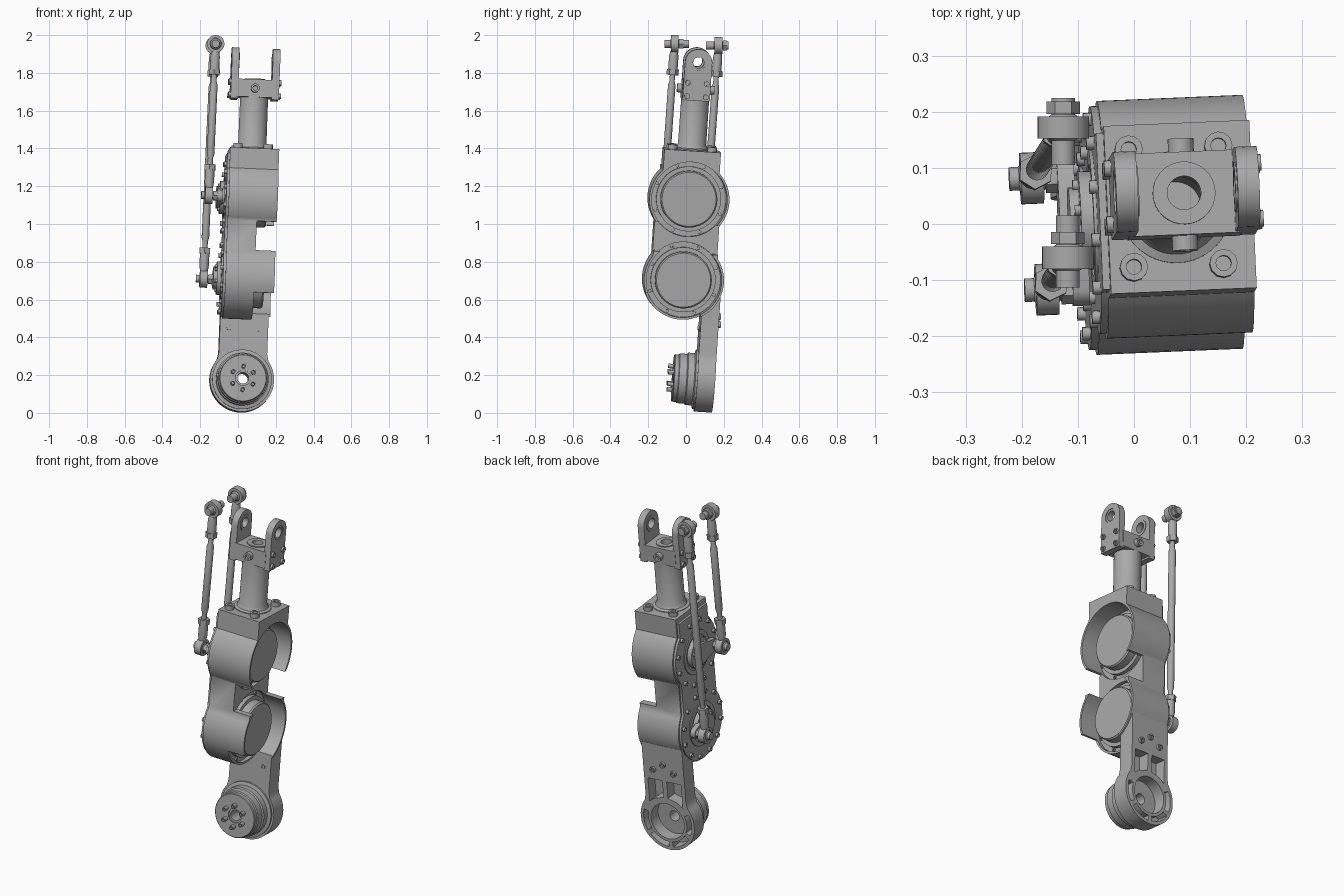
import bpy, bmesh
from math import sin, cos, pi, radians, asin, sqrt
from mathutils import Vector, Matrix

if "Cube" in bpy.data.objects:
    bpy.data.objects.remove(bpy.data.objects["Cube"])

grey = bpy.data.materials.new("machined grey")
grey.use_nodes = True
grey.diffuse_color = (0.4, 0.4, 0.4, 1)
grey.node_tree.nodes["Principled BSDF"].inputs["Base Color"].default_value = (0.4, 0.4, 0.4, 1)

# Leaning frame of the limb, with its origin at the lower joint
up = Vector((0.04, 0.068, 1)).normalized()
side = Vector((1, 0.045, 0))
side = (side - up * side.dot(up)).normalized()
back = up.cross(side)
FRAME = Matrix.Translation((0.026, -0.052, 0.184)) @ Matrix((side, back, up)).transposed().to_4x4()
X, Y, Z = Vector((1, 0, 0)), Vector((0, 1, 0)), Vector((0, 0, 1))
LOW, HIGH, TOP, PIN = 0.524, 0.953, 1.212, 1.68
leaning, parts = [], []


def lathe(bm, centre, axis, profile, seg=40, loop=False):
    """Revolve (radius, height) points about an axis."""
    axis = Vector(axis)
    m = Matrix.Translation(centre) @ axis.to_track_quat('Z', 'Y').to_matrix().to_4x4()
    rings = []
    for r, h in profile:
        if r == 0:
            rings.append([bm.verts.new(m @ Vector((0, 0, h)))] * seg)
        else:
            rings.append([bm.verts.new(m @ Vector((r * cos(2 * pi * i / seg), r * sin(2 * pi * i / seg), h)))
                          for i in range(seg)])
    pairs = list(zip(rings, rings[1:])) + ([(rings[-1], rings[0])] if loop else [])
    for a, b in pairs:
        for i in range(seg):
            j = (i + 1) % seg
            bm.faces.new(list(dict.fromkeys((a[i], a[j], b[j], b[i]))))


def rod(bm, centre, axis, r, h0, h1, seg=32):
    lathe(bm, centre, axis, [(0, h0), (r, h0), (r, h1), (0, h1)], seg)


def tube(bm, centre, axis, ro, ri, h0, h1, seg=32):
    lathe(bm, centre, axis, [(ro, h0), (ro, h1), (ri, h1), (ri, h0)], seg, True)


def bolt(bm, centre, axis, r, h):
    lathe(bm, centre, axis, [(0, -.005), (r, -.005), (r, h), (r * .55, h), (r * .55, h * .4), (0, h * .4)], 12)


def prism(bm, pts, axis, a, b):
    """Extrude a 2D outline along a main axis."""
    put = {X: lambda p, h: (h, p[0], p[1]), Y: lambda p, h: (p[0], h, p[1]), Z: lambda p, h: (p[0], p[1], h)}
    f = next(v for k, v in put.items() if k == axis)
    ends = [[bm.verts.new(f(p, h)) for p in pts] for h in (a, b)]
    for e in ends:
        bm.faces.new(e)
    for i in range(len(pts)):
        j = (i + 1) % len(pts)
        bm.faces.new((ends[0][i], ends[0][j], ends[1][j], ends[1][i]))


for v in (X, Y, Z):
    v.freeze()


def box(bm, x0, x1, y0, y1, z0, z1):
    prism(bm, [(x0, y0), (x1, y0), (x1, y1), (x0, y1)], Z, z0, z1)


def arc(cx, cy, r, a0, a1, n=24):
    return [(cx + r * cos(radians(a0 + (a1 - a0) * i / n)), cy + r * sin(radians(a0 + (a1 - a0) * i / n)))
            for i in range(n + 1)]


def part(name, build, lean=True):
    bm = bmesh.new()
    build(bm)
    bmesh.ops.recalc_face_normals(bm, faces=bm.faces)
    me = bpy.data.meshes.new(name)
    bm.to_mesh(me)
    bm.free()
    ob = bpy.data.objects.new(name, me)
    bpy.context.scene.collection.objects.link(ob)
    me.materials.append(grey)
    parts.append(ob)
    if lean:
        leaning.append(ob)
    return ob


def cut(ob, build):
    c = part("cutter", build)
    c.hide_render = True
    mod = ob.modifiers.new("cut", 'BOOLEAN')
    mod.operation, mod.solver, mod.object = 'DIFFERENCE', 'EXACT', c
    dg = bpy.context.evaluated_depsgraph_get()
    dg.update()
    me = bpy.data.meshes.new_from_object(ob.evaluated_get(dg))
    ob.modifiers.clear()
    ob.data = me
    parts.remove(c)
    leaning.remove(c)
    bpy.data.objects.remove(c)


# Twin-drum housing: two round drums, a waist and a square top
def housing_outline(r, waist, shoulder, top):
    w, t = asin(sqrt(1 - (waist / r) ** 2)) * 180 / pi, asin(sqrt(1 - (shoulder / r) ** 2)) * 180 / pi
    half = arc(0, LOW, r, -90, w) + arc(0, HIGH, r, -w, t) + [(shoulder, top)]
    return half + [(-y, z) for y, z in reversed(half[1:])]


housing = part("housing", lambda bm: prism(bm, housing_outline(.212, .172, .15, TOP), X, -.122, .138))
for s in (LOW, HIGH):
    cut(housing, lambda bm: rod(bm, (0, 0, s), X, .2, 0, .3, 64))
cut(housing, lambda bm: box(bm, .033, .3, -.4, .4, .67, .825))
cut(housing, lambda bm: box(bm, .033, .3, -.4, .1, .2, .445))
part("side_cover", lambda bm: prism(bm, housing_outline(.203, .163, .14, TOP - .03), X, -.135, -.12))


def motor(bm, s):
    lathe(bm, (0, 0, s), X, [(0, -.02), (.199, -.02), (.199, .012), (.172, .012), (.172, .035), (.15, .035),
                             (.15, .08), (.143, .088), (0, .088)], 64)
    for i in range(8):
        a = pi * (i + .5) / 4
        bolt(bm, (.012, .185 * cos(a), s + .185 * sin(a)), X, .009, .008)


def crank(bm, s, reach):
    # hub on the cover, arm to the pin, and the pin with its head
    tube(bm, (0, 0, s), X, .088, .035, -.162, -.12)
    tube(bm, (0, 0, s), X, .125, .1, -.141, -.13, 48)
    rod(bm, (0, 0, s), X, .05, -.15, -.12)
    d = 0 if reach > 0 else 180
    prism(bm, arc(reach, s, .032, d - 90, d + 90, 12) + arc(0, s, .06, d + 90, d + 270, 12), X, -.18, -.15)
    rod(bm, (0, reach, s), X, .021, -.265, -.15)
    rod(bm, (0, reach, s), X, .028, -.2, -.18, 6)
    for i in range(6):
        a = pi * i / 3 + .3
        bolt(bm, (-.162, .065 * cos(a), s + .065 * sin(a)), -X, .01, .01)
    for i in range(12):
        a = pi * (i + .5) / 6
        bolt(bm, (-.135, .183 * cos(a), s + .183 * sin(a)), -X, .012, .014)


for name, s, reach in (("lower", LOW, .108), ("upper", HIGH, -.12)):
    part(name + "_motor", lambda bm: motor(bm, s))
    part(name + "_crank", lambda bm: crank(bm, s, reach))

# Neck tube on the housing top
part("neck", lambda bm: lathe(bm, (0, 0, 0), Z, [
    (.1, TOP - .01), (.1, TOP + .004), (.085, TOP + .01), (.075, TOP + .03), (.074, 1.5), (.045, 1.5),
    (.045, TOP - .01)], 48, True))


def top_bolts(bm):
    for x in (-.08, .08):
        for y in (-.105, .105):
            bolt(bm, (x, y, TOP), Z, .025, .025)


part("top_bolts", top_bolts)

# Fork head: block, two eared arms, bosses and bolts
block = part("fork_block", lambda bm: box(bm, -.1, .1, -.074, .074, 1.488, 1.582))
cut(block, lambda bm: rod(bm, (0, 0, 0), Z, .045, 1.4, 1.7))
part("fork_collar", lambda bm: tube(bm, (0, 0, 0), Z, .056, .03, 1.54, 1.588))


def bosses(bm):
    for d in (-Y, Y):
        lathe(bm, (0, 0, 1.535), d, [(0, .07), (.023, .07), (.023, .1), (.012, .1), (.012, .085), (0, .085)], 24)


part("fork_bosses", bosses)
for name, d in (("right", -1), ("left", 1)):
    ear = part(name + "_fork_arm", lambda bm: prism(
        bm, [(-.072, 1.478), (.072, 1.478)] + arc(0, PIN, .072, 0, 180), X, d * .089, d * .128))
    cut(ear, lambda bm: rod(bm, (0, 0, PIN), X, .04, -.3, .3))

    def fittings(bm):
        tube(bm, (0, 0, PIN), X * d, .045, .029, .086, .124)
        for y in (-.05, .05):
            for z in (1.5, 1.57):
                bolt(bm, (d * .128, y, z), X * d, .015, .012)
    part(name + "_fork_fittings", fittings)

# Lower link: ring end with bore, pockets and ribs
W, R = .128, .17
a = asin(W / R) * 180 / pi
link = part("lower_link", lambda bm: prism(
    bm, [(-W, .452), (-W, .14)] + arc(0, 0, R, 90 + a + 4, 450 - a - 4, 56) + [(W, .14), (W, .452)], Y, .105, .2))
cut(link, lambda bm: rod(bm, (0, 0, LOW), X, .2, -.3, .3, 64))
cut(link, lambda bm: rod(bm, (0, 0, 0), Y, .105, 0, .3, 48))


def pockets(bm):
    for start in (155, 213, 271, 329):
        prism(bm, arc(0, 0, .152, start, start + 48, 12) + arc(0, 0, .122, start + 48, start, 12), Y, .135, .3)
    for d in (-1, 1):
        prism(bm, [(d * x, z) for x, z in ((.014, .14), (.07, .125), (.105, .1), (.105, .24), (.014, .24))],
              Y, .135, .3)


cut(link, pockets)


def link_bolts(bm):
    for x, z in ((-.065, .3), (0, .34), (.065, .3)):
        bolt(bm, (x, .2, z), Y, .017, .014)
    for x in (-.08, .08):
        bolt(bm, (x, .105, .27), -Y, .012, .006)


part("link_bolts", link_bolts)


# Joint motor on the lower link
def joint_motor(bm):
    lathe(bm, (0, 0, 0), Y, [(.03, .13), (.11, .13), (.11, .11), (.158, .108), (.158, .095), (.139, .09),
                             (.139, .055), (.132, .05), (.132, .01), (.126, .006), (.126, -.014), (.122, -.018),
                             (.04, -.018), (.04, -.01), (.03, -.01)], 64, True)
    for i in range(6):
        t = pi * (i + .5) / 3
        bolt(bm, (.062 * cos(t), -.018, .062 * sin(t)), -Y, .012, .028)


part("joint_motor", joint_motor)


# Push rods with ball-joint ends
def push_rod(bm, low, top, pin0, pin1):
    low, top = Vector(low), Vector(top)
    d = (top - low).normalized()
    length = (top - low).length
    lathe(bm, low, d, [(0, .15), (.014, .15), (.014, .2), (.02, .22), (.02, length - .22),
                       (.014, length - .2), (.014, length - .15), (0, length - .15)], 24)
    for c, e, axis in ((low, d, FRAME.to_3x3() @ X), (top, -d, Y)):
        tube(bm, c, axis, .046, .03, -.02, .02)
        lathe(bm, c, axis, [(.02, -.024), (.028, -.018), (.032, 0), (.028, .018), (.02, .024)], 24, True)
        lathe(bm, c, e, [(0, .038), (.02, .038), (.025, .07), (.025, .135), (0, .135)], 24)
        rod(bm, c, e, .032, .135, .165, 6)
    rod(bm, (top.x, 0, top.z), Y, .021, pin0, pin1, 24)
    rod(bm, top, Y, .03, .024, .046, 6)


def pin_point(s, reach):
    return FRAME @ Vector((-.225, reach, s))


part("front_push_rod", lambda bm: push_rod(bm, pin_point(HIGH, -.12), (-.118, -.06, 1.954), -.113, .015), False)
part("back_push_rod", lambda bm: push_rod(bm, pin_point(LOW, .108), (-.126, .172, 1.945), .105, .225), False)

# Lean the limb and shade it
for ob in leaning:
    ob.data.transform(FRAME)
for ob in parts:
    ob.select_set(True)
bpy.context.view_layer.objects.active = parts[0]
bpy.ops.object.shade_smooth_by_angle(angle=radians(35))
